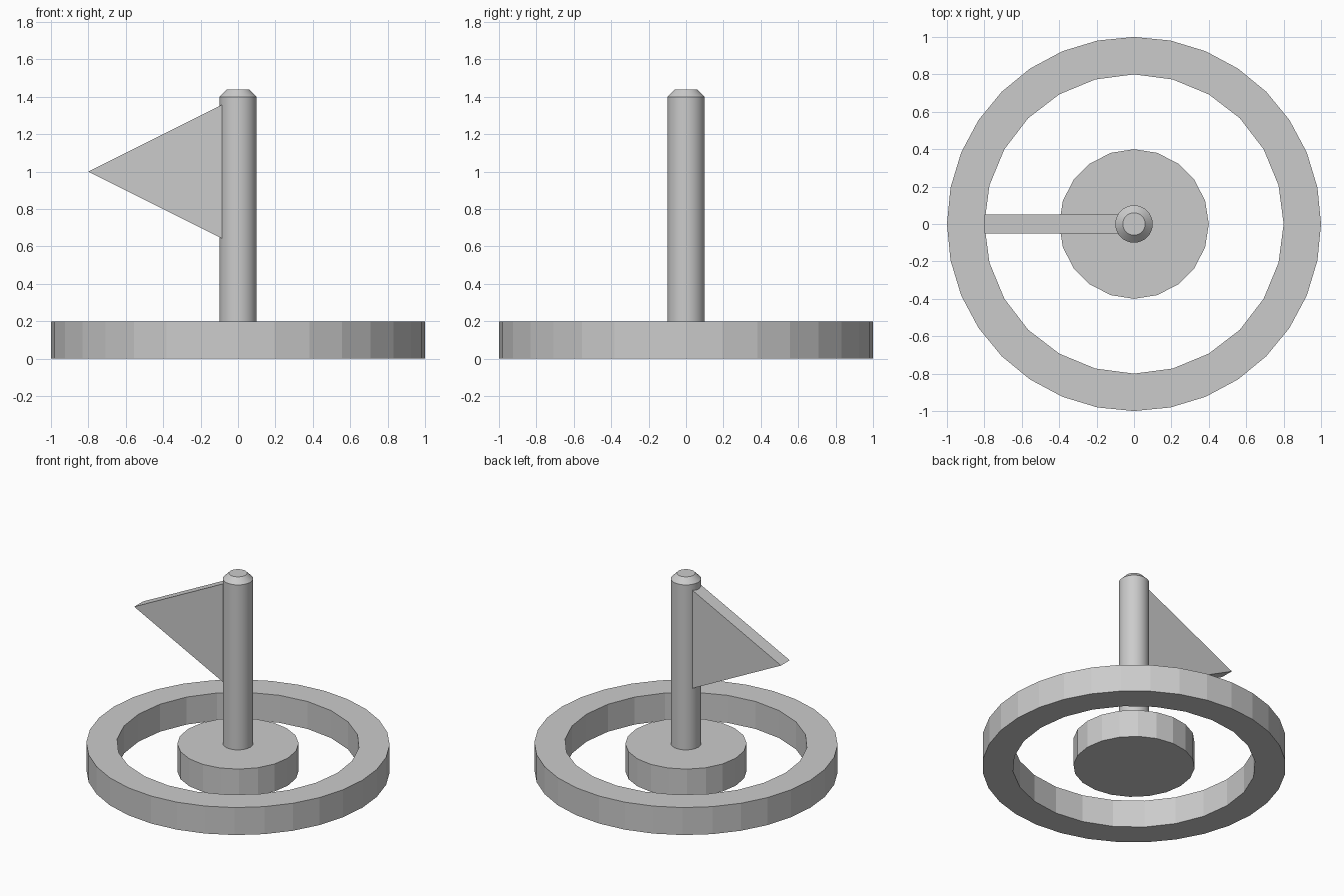
import bpy, bmesh
from math import cos, sin, tau, radians

if "Cube" in bpy.data.objects:
    bpy.data.objects.remove(bpy.data.objects["Cube"])


def finish(name, bm):
    bmesh.ops.recalc_face_normals(bm, faces=bm.faces)
    mesh = bpy.data.meshes.new(name)
    bm.to_mesh(mesh)
    bm.free()
    obj = bpy.data.objects.new(name, mesh)
    bpy.context.collection.objects.link(obj)
    return obj


def circle(bm, r, z, n):
    return [bm.verts.new((r * cos(tau * i / n), r * sin(tau * i / n), z)) for i in range(n)]


def loop_edges(bm, verts):
    return [bm.edges.new((verts[i - 1], verts[i])) for i in range(len(verts))]


def raise_faces(bm, offset):
    ext = bmesh.ops.extrude_face_region(bm, geom=bm.faces[:], use_keep_orig=True)
    moved = [g for g in ext["geom"] if isinstance(g, bmesh.types.BMVert)]
    bmesh.ops.translate(bm, verts=moved, vec=offset)


def stack(name, rings, n):
    """Closed round solid from (radius, height) rings."""
    bm = bmesh.new()
    loops = [circle(bm, r, z, n) for r, z in rings]
    for a, b in zip(loops, loops[1:]):
        for i in range(n):
            bm.faces.new((a[i - 1], a[i], b[i], b[i - 1]))
    bm.faces.new(loops[0])
    bm.faces.new(loops[-1])
    return finish(name, bm)


# Outer ring: faceted, with fewer sides on the inner wall
bm = bmesh.new()
edges = loop_edges(bm, circle(bm, 1.0, 0, 32)) + loop_edges(bm, circle(bm, 0.8, 0, 24))
bmesh.ops.triangle_fill(bm, edges=edges, use_beauty=True)
raise_faces(bm, (0, 0, 0.2))
finish("outer_ring", bm)

# Centre base disc
stack("base_disc", [(0.4, 0), (0.4, 0.2)], 20)

# Smooth pole with chamfered tip
pole = stack("pole", [(0.1, 0.2), (0.1, 1.4), (0.06, 1.44)], 32)
bpy.context.view_layer.objects.active = pole
pole.select_set(True)
bpy.ops.object.shade_smooth_by_angle(angle=radians(30))

# Triangular flag
bm = bmesh.new()
bm.faces.new([bm.verts.new((x, -0.05, z)) for x, z in ((-0.8, 1.0), (-0.08, 0.64), (-0.08, 1.36))])
raise_faces(bm, (0, 0.1, 0))
finish("flag", bm)
